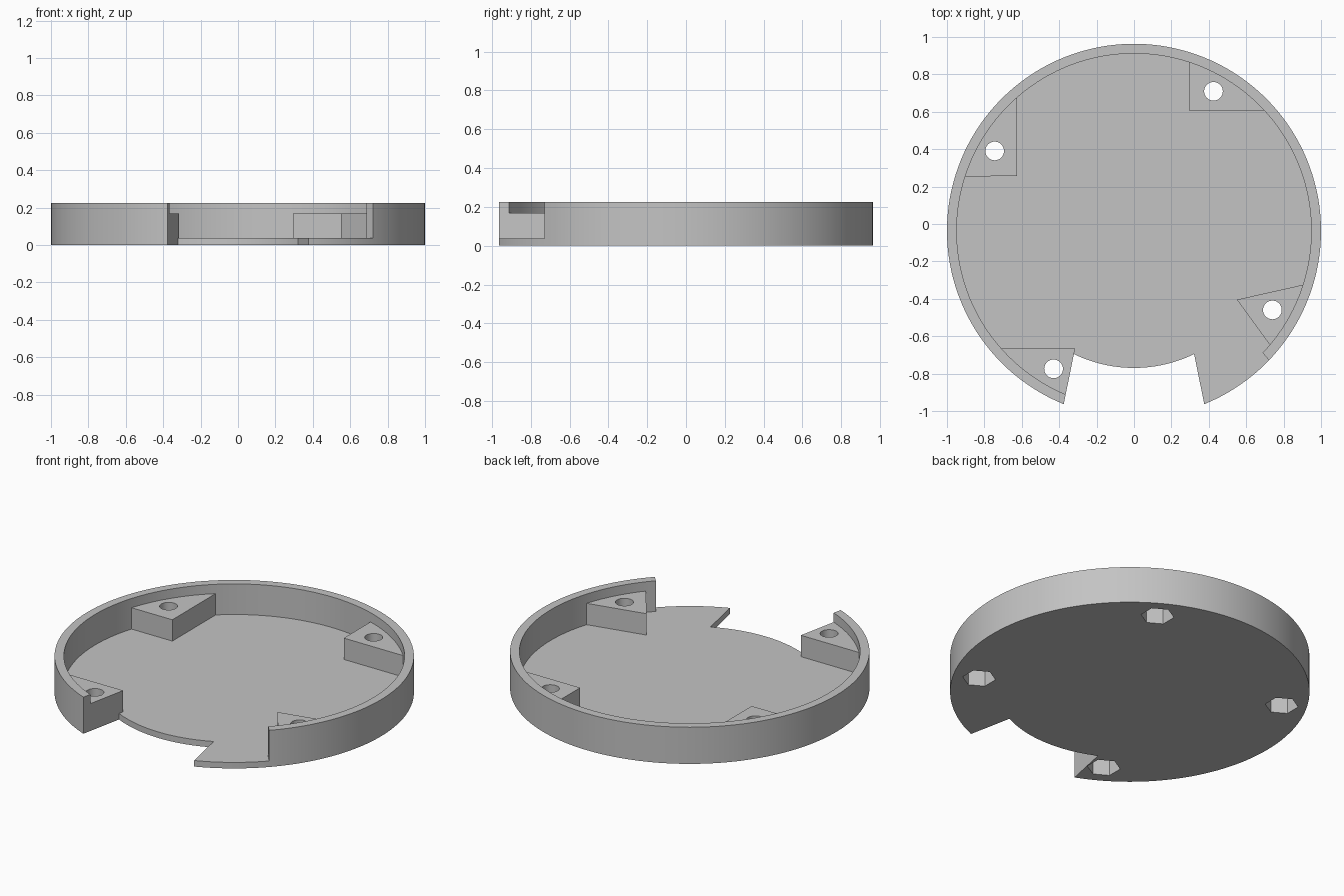
import bpy, bmesh
from math import cos, sin, radians, pi

cube = bpy.data.objects.get("Cube")
if cube:
    bpy.data.objects.remove(cube, do_unlink=True)

CY = -0.0365          # disc centre in y
HEIGHT, FLOOR, BOSS = 0.225, 0.037, 0.168
INNER = 0.948

grey = bpy.data.materials.new("plain_grey")
grey.use_nodes = True
grey.diffuse_color = (0.55, 0.55, 0.55, 1)
grey.node_tree.nodes["Principled BSDF"].inputs["Base Color"].default_value = (0.55, 0.55, 0.55, 1)


def arc(r, a0, a1, n, cx=0, cy=0):
    """Points on an arc, angles in degrees."""
    angles = [radians(a0 + (a1 - a0) * i / n) for i in range(n + 1)]
    return [(cx + r * cos(a), cy + r * sin(a)) for a in angles]


def prism(name, outline, z0, z1):
    """Extrude an outline given relative to the disc centre."""
    bm = bmesh.new()
    face = bm.faces.new([bm.verts.new((x, y + CY, z0)) for x, y in outline])
    top = bmesh.ops.extrude_face_region(bm, geom=[face])
    moved = [v for v in top["geom"] if isinstance(v, bmesh.types.BMVert)]
    bmesh.ops.translate(bm, verts=moved, vec=(0, 0, z1 - z0))
    bmesh.ops.recalc_face_normals(bm, faces=bm.faces)
    mesh = bpy.data.meshes.new(name)
    bm.to_mesh(mesh)
    bm.free()
    mesh.materials.append(grey)
    obj = bpy.data.objects.new(name, mesh)
    bpy.context.collection.objects.link(obj)
    return obj


def combine(target, tool, operation):
    """Apply a boolean and discard the tool."""
    tool.hide_render = True
    mod = target.modifiers.new(operation.lower(), "BOOLEAN")
    mod.operation, mod.solver, mod.object = operation, "EXACT", tool
    bpy.context.view_layer.objects.active = target
    bpy.ops.object.modifier_apply(modifier=mod.name)
    bpy.data.objects.remove(tool, do_unlink=True)


# Round tray: solid disc hollowed out, with the wall missing at front left
tray = prism("tray", arc(1, 0, 360, 144)[:-1], 0, HEIGHT)
cavity = arc(INNER, -43.5, 255, 120) + arc(1.1, 255, 315.7, 20)
combine(tray, prism("cavity_cutter", cavity, FLOOR, 0.4), "DIFFERENCE")

# Screw bosses: straight inner sides, buried in the wall on the outside
bosses = {
    "back_left_boss": ([(0.295, 0.642)], 41.2, 72.4),
    "back_right_boss": ([(-0.625, 0.292)], 129.9, 162.6),
    "front_right_boss": ([(-0.32, -0.653), (-0.315, -0.628)], 220.1, 252),
    "front_left_boss": ([(0.55, -0.368)], -40.4, -16.8),
}
for name, (corners, a0, a1) in bosses.items():
    combine(tray, prism(name, corners + arc(0.975, a0, a1, 8), 0.02, BOSS), "UNION")

# Front notch with a curved back edge and slanted sides
notch = [(-0.395, -1.021)] + arc(0.733, 244, 296, 24) + [(0.395, -1.021)]
combine(tray, prism("notch_cutter", notch, -0.1, 0.4), "DIFFERENCE")

# Screw holes with hexagonal nut pockets underneath
for x, y in [(0.425, 0.746), (-0.745, 0.427), (0.74, -0.423), (-0.43, -0.738)]:
    hole = arc(0.05, 0, 360, 32, x, y)[:-1]
    pocket = arc(0.093, 30, 390, 6, x, y)[:-1]
    combine(tray, prism("hole_cutter", hole, -0.1, 0.4), "DIFFERENCE")
    combine(tray, prism("pocket_cutter", pocket, -0.1, 0.12), "DIFFERENCE")

# Smooth the round walls, keep the edges crisp
bpy.ops.object.select_all(action="DESELECT")
tray.select_set(True)
bpy.context.view_layer.objects.active = tray
bpy.ops.object.shade_smooth_by_angle(angle=pi / 6)
